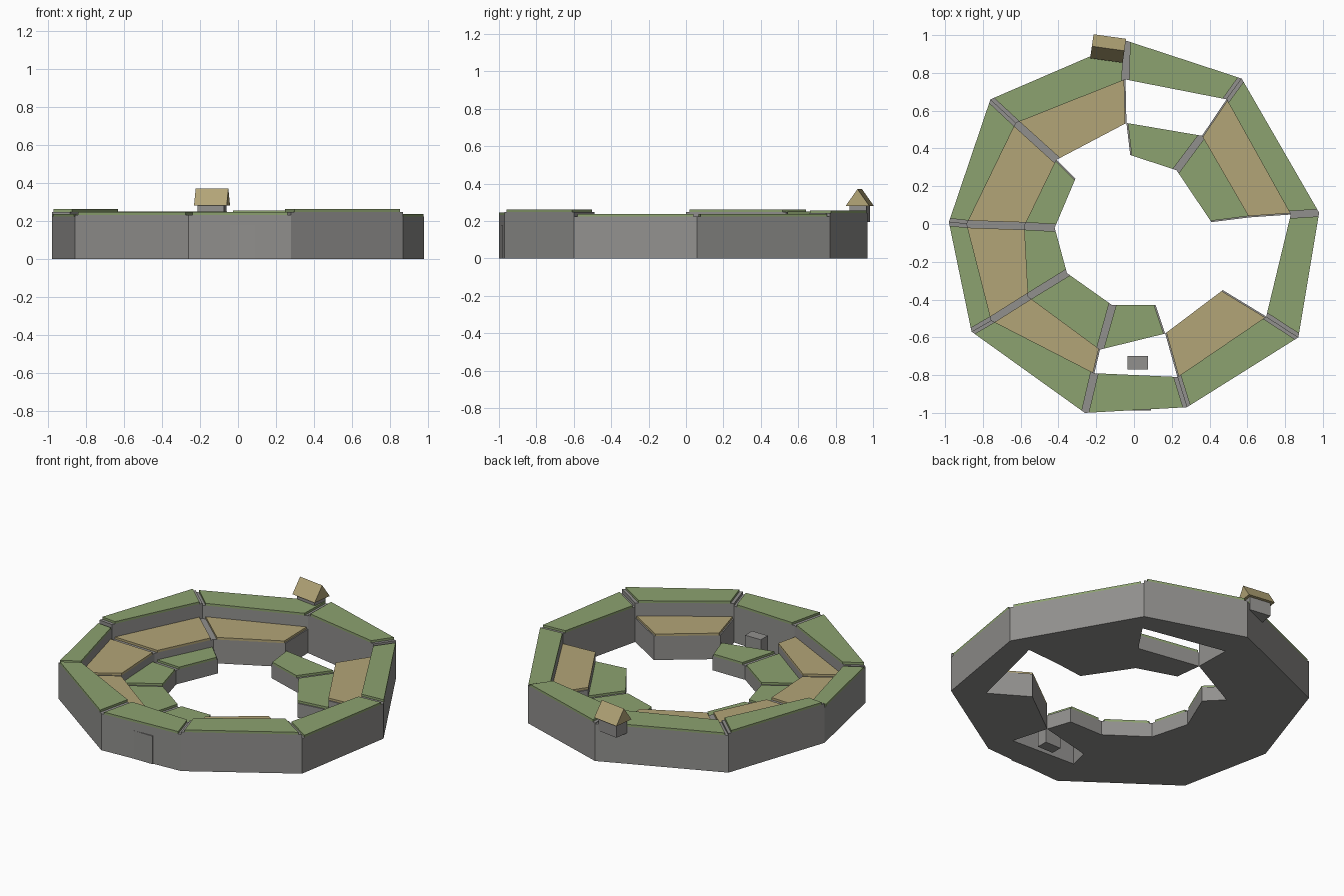
import bpy, bmesh, math
from mathutils import Vector, Matrix

if "Cube" in bpy.data.objects:
    bpy.data.objects.remove(bpy.data.objects["Cube"])


def mat(name, rgb):
    m = bpy.data.materials.new(name)
    m.diffuse_color = (*rgb, 1)
    m.use_nodes = True
    m.node_tree.nodes["Principled BSDF"].inputs["Base Color"].default_value = m.diffuse_color
    return m


STONE = mat("grey stone", (0.285, 0.28, 0.27))
GREEN = mat("green roof", (0.265, 0.36, 0.16))
TAN = mat("tan roof", (0.45, 0.375, 0.185))


def prism(name, pts, z0, z1, material):
    """Vertical extrusion of a plan outline."""
    bm = bmesh.new()
    f = bm.faces.new([bm.verts.new((x, y, z0)) for x, y in pts])
    top = bmesh.ops.extrude_face_region(bm, geom=[f])["geom"]
    bmesh.ops.translate(bm, vec=(0, 0, z1 - z0),
                        verts=[v for v in top if isinstance(v, bmesh.types.BMVert)])
    bmesh.ops.recalc_face_normals(bm, faces=bm.faces)
    me = bpy.data.meshes.new(name)
    bm.to_mesh(me)
    bm.free()
    me.materials.append(material)
    ob = bpy.data.objects.new(name, me)
    bpy.context.collection.objects.link(ob)
    return ob


def rect(x0, x1, y0, y1):
    return [(x0, y0), (x1, y0), (x1, y1), (x0, y1)]


# Corner points of the nested nine-sided outlines, clockwise from the back
loops = [
    [(-.04, .97), (.57, .77), (.98, .06), (.87, -.60), (.28, -.97),
     (-.26, -1), (-.86, -.57), (-.98, .01), (-.76, .66)],
    [(-.045, .765), (.49, .66), (.83, .05), (.70, -.49), (.23, -.81),
     (-.21, -.79), (-.755, -.51), (-.885, 0), (-.625, .535)],
    [(-.04, .535), (.36, .467), (.61, .035), (.47, -.35), (.165, -.58),
     (-.18, -.665), (-.56, -.385), (-.58, -.01), (-.41, .34)],
    [(-.02, .365), (.225, .285), (.41, .01), (.36, -.25), (.115, -.43),
     (-.115, -.43), (-.355, -.26), (-.42, -.02), (-.31, .24)],
]
# name, roof material, missing segments, roof height per segment
rings = [
    ("outer", GREEN, (), [.255, .237, .237, .262, .246, .246, .237, .262, .25]),
    ("middle", TAN, (0, 2, 4), [.165] * 9),
    ("inner", GREEN, (2, 3, 8), [.105] * 9),
]
PLATE = 0.014

for r, (name, roof, missing, heights) in enumerate(rings):
    for i in range(9):
        if i in missing:
            continue
        j = (i + 1) % 9
        a, b = Vector(loops[r][i]), Vector(loops[r][j])
        c, d = Vector(loops[r + 1][j]), Vector(loops[r + 1][i])
        h = heights[i]
        prism(f"{name}_wall_{i}", [a, b, c, d], 0, h - PLATE, STONE)
        # roof plate, pulled back from both ends so a stone seam shows
        o, n = (b - a).normalized(), (c - d).normalized()
        g0 = 0.008 if (i - 1) % 9 in missing else 0.02
        g1 = 0.008 if j in missing else 0.02
        prism(f"{name}_roof_{i}", [a + o * g0, b - o * g1, c - n * g1, d + n * g0],
              h - PLATE, h, roof)

# Door slab on the front wall and small block in the front courtyard
prism("door", rect(-.04, .09, -.988, -.96), 0, .178, STONE)
prism("courtyard_block", rect(-.035, .075, -.77, -.70), 0, .13, STONE)

# Small turret hanging over the back wall, with a gabled roof
turn = Matrix.Translation((-.137, .929, 0)) @ Matrix.Rotation(math.radians(-8), 4, 'Z')
turret = prism("turret", rect(-.07, .07, -.045, .045), .195, .29, STONE)
turret.matrix_world = turn
# gable profile extruded along its ridge
gable = prism("turret_roof", [(-.064, .28), (.064, .28), (0, .37)], -.087, .087, TAN)
gable.matrix_world = turn @ Matrix(((0, 0, 1, 0), (1, 0, 0, 0), (0, 1, 0, 0), (0, 0, 0, 1)))
